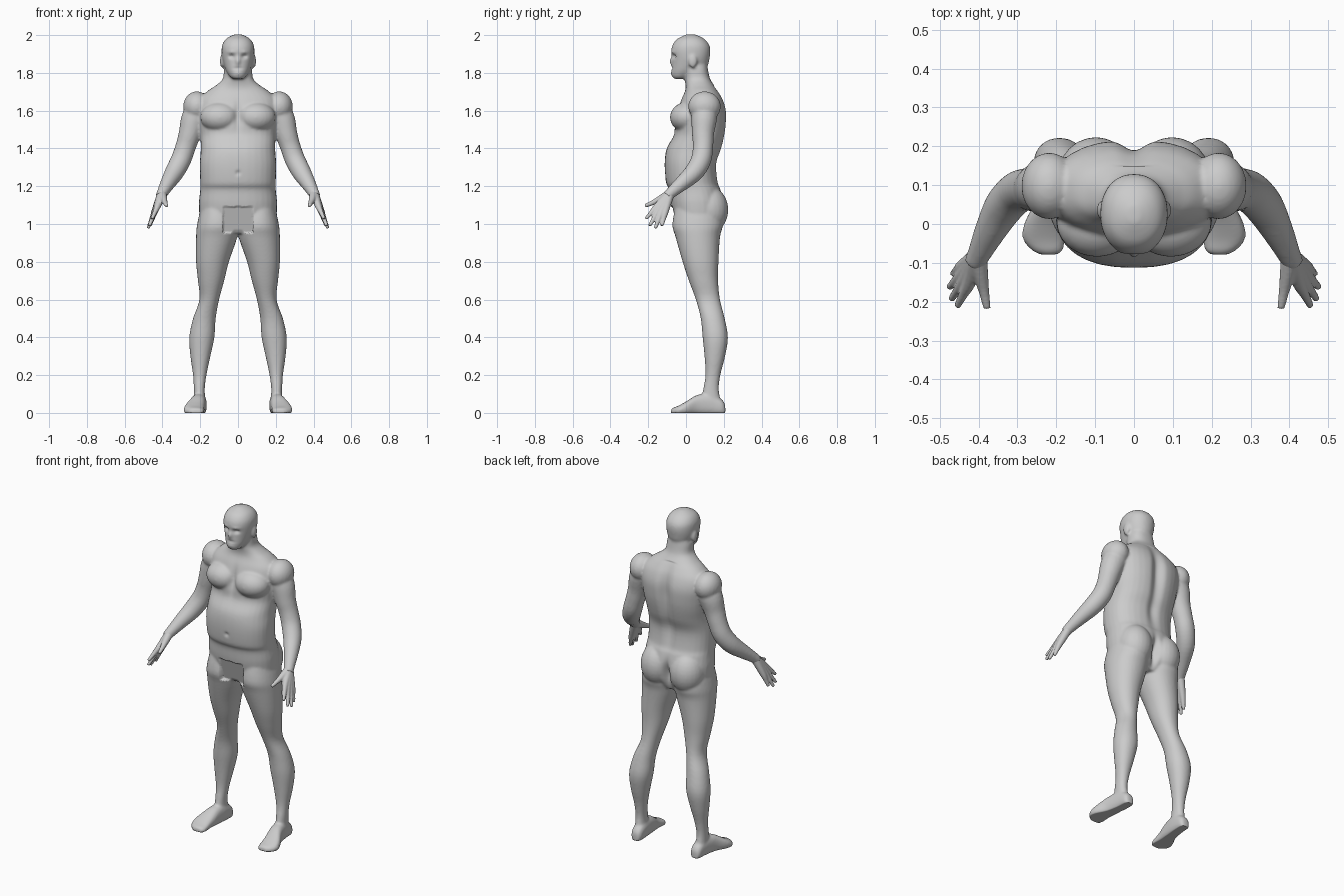
import bpy, bmesh, math
from mathutils import Vector, Matrix

if "Cube" in bpy.data.objects:
    bpy.data.objects.remove(bpy.data.objects["Cube"])

skin = bpy.data.materials.new("grey_skin")
skin.diffuse_color = (0.6, 0.6, 0.6, 1)
skin.use_nodes = True
skin.node_tree.nodes["Principled BSDF"].inputs["Base Color"].default_value = skin.diffuse_color


def spline(rows, steps=4):
    """Catmull-Rom resampling of rows of numbers."""
    out = []
    for i in range(len(rows) - 1):
        a, b, c, d = (rows[max(i - 1, 0)], rows[i], rows[i + 1], rows[min(i + 2, len(rows) - 1)])
        for k in range(steps):
            t = k / steps
            out.append([0.5 * (2 * q + (r - p) * t + (2 * p - 5 * q + 4 * r - s) * t * t
                        + (3 * q - p - 3 * r + s) * t ** 3) for p, q, r, s in zip(a, b, c, d)])
    return out + [list(rows[-1])]


def ring(center, u, v, n=2.0, count=32):
    """Superellipse around a centre spanned by u and v."""
    pts = []
    for k in range(count):
        a = 2 * math.pi * k / count
        c, s = math.cos(a), math.sin(a)
        pts.append(Vector(center) + Vector(u) * math.copysign(abs(c) ** (2 / n), c)
                   + Vector(v) * math.copysign(abs(s) ** (2 / n), s))
    return pts


def loft(bm, rings):
    loops = [[bm.verts.new(p) for p in r] for r in rings]
    for a, b in zip(loops, loops[1:]):
        for i in range(len(a)):
            j = (i + 1) % len(a)
            bm.faces.new((a[i], a[j], b[j], b[i]))
    bm.faces.new(loops[0][::-1])
    bm.faces.new(loops[-1])


def column(bm, rows, n=2.2):
    """Upright form from rows of z, left x, right x, front y, back y."""
    loft(bm, [ring(((a + b) / 2, (f + k) / 2, z), ((b - a) / 2, 0, 0), (0, (k - f) / 2, 0), n)
              for z, a, b, f, k in spline(rows)])


def tube(bm, rows):
    """Round limb along rows of x, y, z, radius."""
    rows = spline(rows)
    pts = [Vector(r[:3]) for r in rows]
    rings = []
    for i, r in enumerate(rows):
        d = (pts[min(i + 1, len(pts) - 1)] - pts[max(i - 1, 0)]).normalized()
        u = d.cross(Vector((0.3, 1, 0.5))).normalized()
        rings.append(ring(pts[i], u * r[3], d.cross(u) * r[3], 2, 20))
    loft(bm, rings)


def ball(bm, center, size):
    m = Matrix.Translation(center) @ Matrix.Diagonal((*size, 1))
    bmesh.ops.create_uvsphere(bm, u_segments=24, v_segments=16, radius=1, matrix=m)


def mirrored(bm):
    """Copy everything in the mesh to the other side."""
    dup = bmesh.ops.duplicate(bm, geom=bm.verts[:] + bm.edges[:] + bm.faces[:])["geom"]
    for v in dup:
        if isinstance(v, bmesh.types.BMVert):
            v.co.x = -v.co.x


def finish(bm, name, voxel, smooth):
    """Fuse the overlapping forms into one smooth skin."""
    bmesh.ops.recalc_face_normals(bm, faces=bm.faces[:])
    me = bpy.data.meshes.new(name)
    bm.to_mesh(me)
    bm.free()
    ob = bpy.data.objects.new(name, me)
    bpy.context.collection.objects.link(ob)
    m = ob.modifiers.new("fuse", 'REMESH')
    m.mode, m.voxel_size = 'VOXEL', voxel
    m = ob.modifiers.new("soften", 'SMOOTH')
    m.factor, m.iterations = 0.5, smooth
    dg = bpy.context.evaluated_depsgraph_get()
    mesh = bpy.data.meshes.new_from_object(ob.evaluated_get(dg))
    ob.modifiers.clear()
    ob.data = mesh
    mesh.name = name
    mesh.materials.clear()
    mesh.materials.append(skin)
    for p in mesh.polygons:
        p.use_smooth = True
        p.material_index = 0
    return ob


bm = bmesh.new()
# legs
column(bm, [(1.12, .02, .19, -.05, .18), (1.0, 0, .216, -.072, .195), (.93, .004, .222, -.055, .18),
            (.8, .048, .222, -.018, .172), (.7, .073, .212, .015, .17), (.6, .1, .204, .052, .18),
            (.5, .118, .238, .078, .205), (.4, .125, .258, .088, .222), (.3, .146, .252, .098, .207),
            (.2, .167, .238, .103, .182), (.12, .176, .234, .09, .174), (.04, .17, .235, .08, .19)], 2.1)
# feet
loft(bm, [ring((x, y, h / 2 - .006), (w, 0, 0), (0, 0, h / 2 + .006), 2.5) for y, x, w, h in spline([
    (.208, .2, .018, .04), (.19, .2, .032, .07), (.13, .203, .037, .1), (.06, .213, .042, .095),
    (0, .23, .053, .06), (-.04, .232, .054, .038), (-.07, .222, .038, .026), (-.079, .22, .02, .018)])])
# arms
tube(bm, [(.19, .1, 1.63, .066), (.232, .096, 1.56, .068), (.255, .09, 1.48, .059),
          (.277, .09, 1.41, .054), (.302, .08, 1.34, .054), (.336, .043, 1.275, .051),
          (.372, -.022, 1.215, .04), (.4, -.08, 1.165, .03), (.41, -.1, 1.145, .028)])
# shoulders, pectorals, buttocks, ears
ball(bm, (.218, .098, 1.622), (.072, .086, .08))
ball(bm, (.095, .005, 1.565), (.105, .09, .08))
ball(bm, (.098, .12, 1.075), (.1, .104, .125))
ball(bm, (.084, .036, 1.862), (.012, .023, .036))
mirrored(bm)
# torso and neck
column(bm, [(z, -w, w, f, b) for z, f, b, w in [
    (.95, -.02, .15, .08), (1.02, -.06, .19, .19), (1.1, -.08, .2, .207), (1.18, -.088, .185, .2),
    (1.22, -.106, .17, .2), (1.32, -.113, .163, .202), (1.4, -.102, .19, .197), (1.47, -.065, .207, .2),
    (1.53, -.06, .215, .208), (1.6, -.045, .215, .215), (1.66, -.025, .197, .205), (1.705, -.005, .17, .16),
    (1.735, -.002, .148, .115), (1.77, -.008, .127, .08), (1.82, -.01, .116, .074), (1.87, 0, .11, .06)]], 2.35)
# head
column(bm, [(z, -w, w, f, b) for z, f, b, w in [
    (1.768, -.06, 0, .025), (1.78, -.074, .03, .042), (1.81, -.077, .085, .062), (1.84, -.075, .115, .074),
    (1.88, -.074, .125, .084), (1.92, -.078, .129, .087), (1.95, -.07, .122, .083),
    (1.977, -.05, .1, .067), (1.994, -.02, .072, .042), (2.004, .005, .045, .015)]], 2.15)
body = finish(bm, "body", .007, 7)

# soft sculpting: x, y, z, radii x and z, shift in y
marks = [(.033, -.07, 1.888, .016, .011, .014), (0, -.075, 1.862, .012, .02, -.013),
         (0, -.075, 1.825, .025, .005, .006), (0, -.075, 1.797, .02, .01, -.004),
         (.035, -.07, 1.91, .02, .008, -.004), (0, -.06, 1.57, .018, .07, .014),
         (0, -.11, 1.27, .012, .012, .008), (0, .21, 1.55, .035, .14, -.028),
         (0, .17, 1.33, .03, .12, -.014), (0, .2, 1.05, .02, .07, -.04)]
for v in body.data.vertices:
    co = v.co
    x, y, z = abs(co.x), co.y, co.z
    for mx, my, mz, rx, rz, dy in marks:
        if abs(y - my) < .06:
            co.y += dy * math.exp(-((x - mx) / rx) ** 2 - ((z - mz) / rz) ** 2)
    # recessed groin panel
    if x < .08 and .955 < z < 1.09 and y < .05:
        co.y = max(co.y, -.066 + (1.09 - z) * .28)
    # flat soles
    co.z = max(z, 0)

# hands: fingers start at the wrist so that they fuse into a palm
wrist = (.403, -.085, 1.16, .025)
fingers = [((.424, -.15, 1.098), (.455, -.212, 1.028)), ((.434, -.142, 1.08), (.47, -.193, .99)),
           ((.44, -.128, 1.068), (.476, -.163, .978)), ((.442, -.11, 1.064), (.466, -.128, .99))]
for side, sign in (("left", 1), ("right", -1)):
    bm = bmesh.new()
    for knuckle, tip in fingers:
        mid = [(a + b) / 2 for a, b in zip(knuckle, tip)]
        tube(bm, [wrist, (*knuckle, .0175), (*mid, .0125), (*tip, .0085)])
    tube(bm, [wrist, (.395, -.13, 1.135, .02), (.386, -.175, 1.113, .0135), (.378, -.217, 1.096, .0095)])
    for v in bm.verts:
        v.co.x *= sign
    finish(bm, "hand_" + side, .0045, 3)
